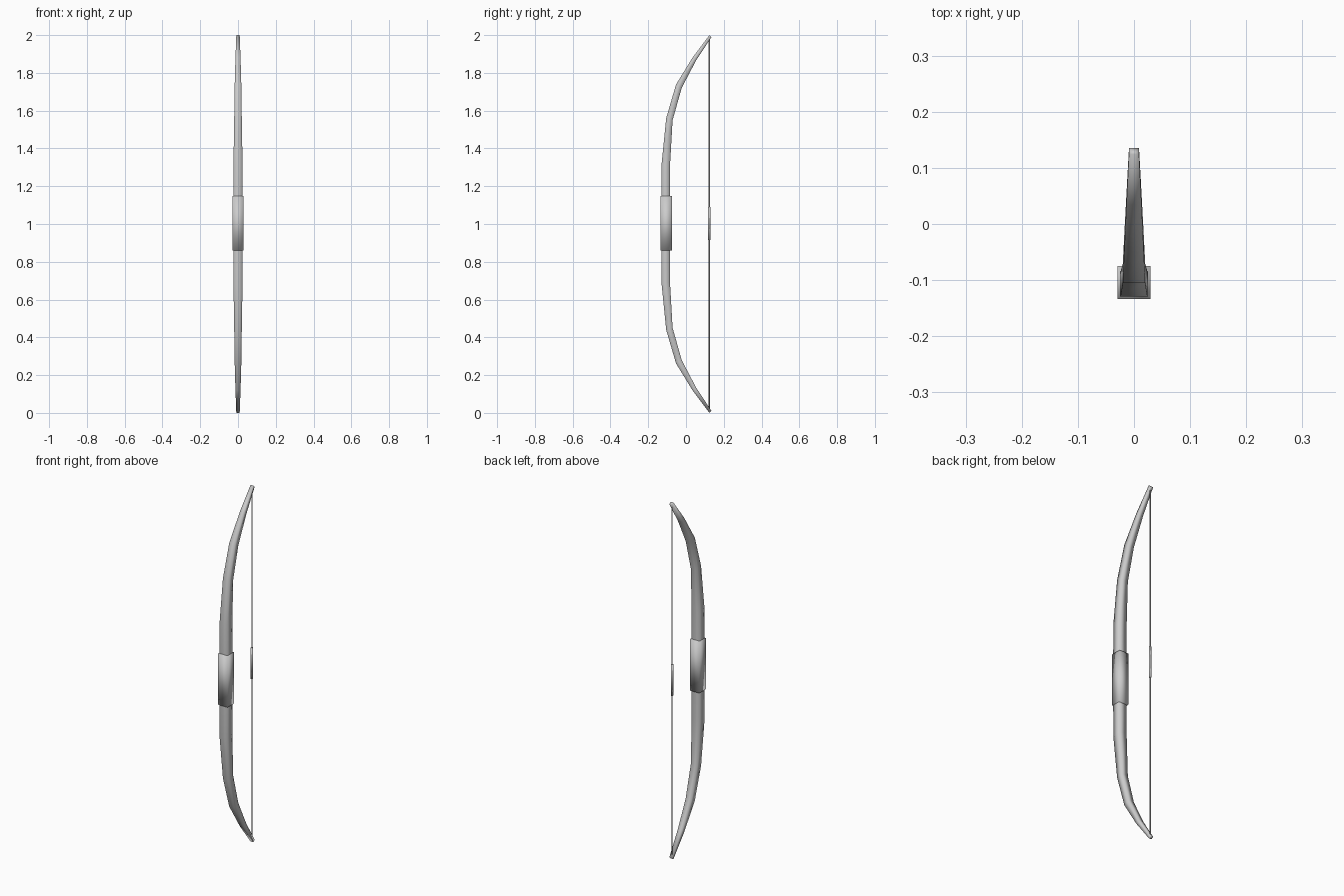
import bpy, bmesh, math

if "Cube" in bpy.data.objects:
    bpy.data.objects.remove(bpy.data.objects["Cube"])

def finish(bm, name):
    bmesh.ops.recalc_face_normals(bm, faces=bm.faces)
    me = bpy.data.meshes.new(name)
    bm.to_mesh(me)
    bm.free()
    for p in me.polygons:
        p.use_smooth = True
    ob = bpy.data.objects.new(name, me)
    bpy.context.collection.objects.link(ob)
    return ob

def loft(name, rings):
    """Skin a list of equal-length rings and cap both ends."""
    bm = bmesh.new()
    vs = [[bm.verts.new(c) for c in r] for r in rings]
    n = len(rings[0])
    for a, b in zip(vs, vs[1:]):
        for i in range(n):
            j = (i + 1) % n
            bm.faces.new((a[i], a[j], b[j], b[i]))
    bm.faces.new(vs[0][::-1])
    bm.faces.new(vs[-1])
    return finish(bm, name)

def rect(w, front, back):
    (yf, zf), (yb, zb) = front, back
    return [(-w, yf, zf), (w, yf, zf), (w, yb, zb), (-w, yb, zb)]

def cord(name, r, z0, z1, y=0.123, sides=8):
    ring = lambda z: [(r * math.cos(i * math.tau / sides),
                       y + r * math.sin(i * math.tau / sides), z) for i in range(sides)]
    return loft(name, [ring(z0), ring(z1)])

# bow stave: half width, outer (y, z) and inner (y, z), from the grip up to the tip
upper = [
    (0.025, (-0.129, 1.12), (-0.085, 1.12)),
    (0.024, (-0.129, 1.32), (-0.085, 1.305)),
    (0.020, (-0.105, 1.56), (-0.071, 1.55)),
    (0.0175, (-0.053, 1.738), (-0.022, 1.722)),
    (0.0135, (0.034, 1.88), (0.053, 1.865)),
    (0.009, (0.124, 2.0), (0.135, 1.99)),
]
flip = lambda p: (p[0], 2 - p[1])
lower = [(w, flip(f), flip(b)) for w, f, b in reversed(upper)]
loft("bow_stave", [rect(*s) for s in lower + upper])

# grip block
loft("grip", [rect(0.029, (-0.134, z), (-0.075, z)) for z in (0.86, 1.147)])

# string and its wrapped centre
cord("bow_string", 0.0032, 0.015, 1.985)
cord("string_wrap", 0.0065, 0.915, 1.09)
